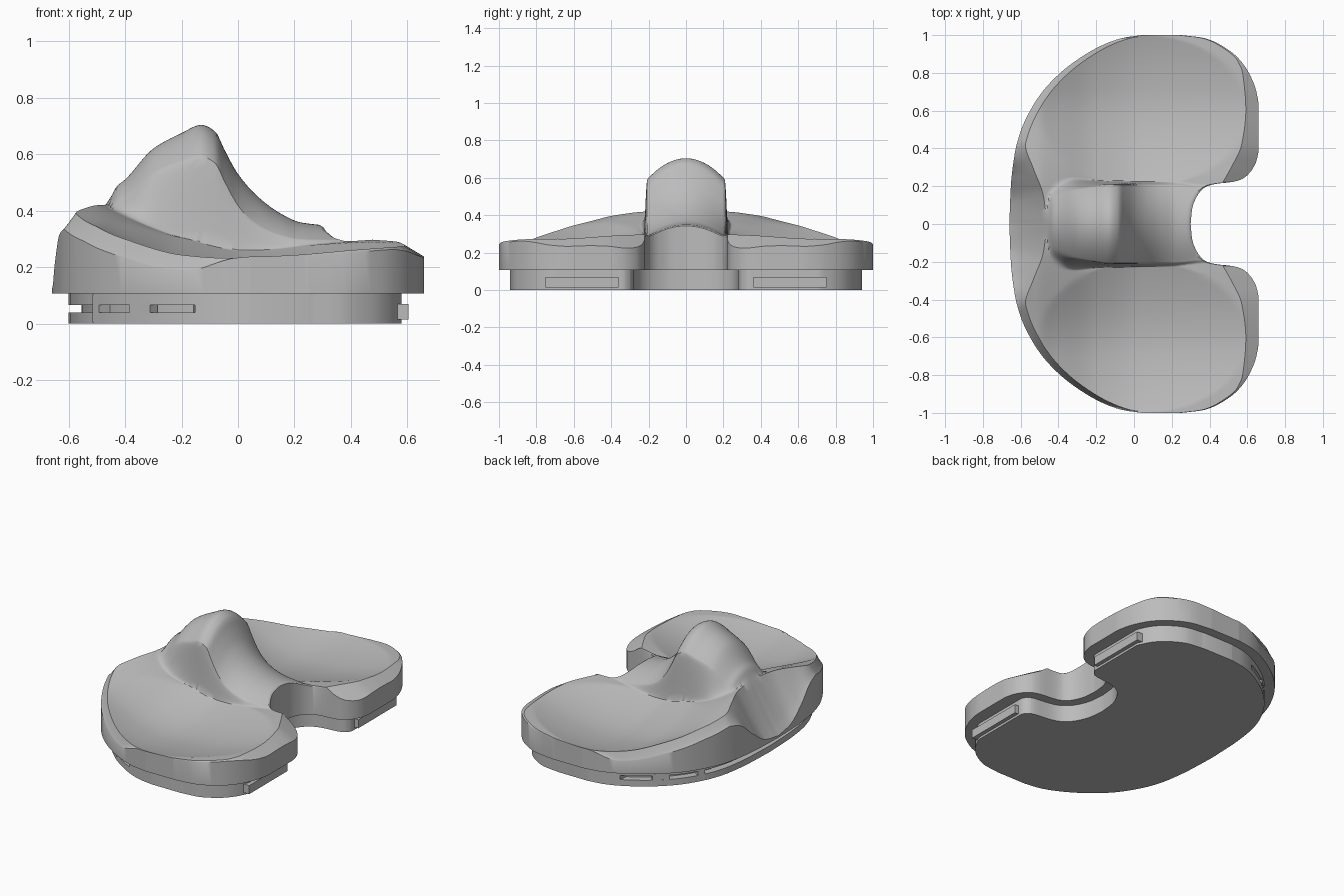
import bpy, bmesh, math
from mathutils import Vector

cube = bpy.data.objects.get("Cube")
if cube:
    bpy.data.objects.remove(cube, do_unlink=True)

grey = bpy.data.materials.new("light_grey")
grey.use_nodes = True
colour = (0.5, 0.5, 0.5, 1)
grey.diffuse_color = colour
grey.node_tree.nodes["Principled BSDF"].inputs["Base Color"].default_value = colour


def clamp(value, low=0.0, high=1.0):
    return max(low, min(high, value))


def smoothstep(value):
    value = clamp(value)
    return value * value * (3 - 2 * value)


def smooth_curve(points):
    """Monotone cubic through the given (position, value) points."""
    slopes = [(b[1] - a[1]) / (b[0] - a[0]) for a, b in zip(points, points[1:])]
    tangents = [slopes[0]]
    for a, b in zip(slopes, slopes[1:]):
        tangents.append(2 * a * b / (a + b) if a * b > 0 else 0.0)
    tangents.append(slopes[-1])

    def evaluate(position):
        position = clamp(position, points[0][0], points[-1][0])
        i = 0
        while i < len(points) - 2 and position > points[i + 1][0]:
            i += 1
        (start, low), (end, high) = points[i], points[i + 1]
        span = end - start
        t = (position - start) / span
        ease = t * t * (3 - 2 * t)
        return (low + (high - low) * ease
                + span * t * (1 - t) * ((1 - t) * tangents[i] - t * tangents[i + 1]))
    return evaluate


# Plan outline: near and far x for each distance from the middle plane
outer_x = smooth_curve([(0, -.66), (.2, -.652), (.38, -.63), (.5, -.597), (.6, -.55), (.7, -.485),
                        (.8, -.39), (.88, -.285), (.95, -.16), (.985, -.06), (1, .04)])
notch_x = smooth_curve([(0, .3), (.08, .308), (.15, .335), (.19, .37), (.205, .4), (.215, .45),
                        (.222, .52), (.24, .575), (.28, .62), (.34, .65), (.4, .66), (.62, .66),
                        (.7, .648), (.8, .608), (.88, .55), (.95, .455), (.985, .37), (1, .25)])
# Heights along x, and the rim lines
rim_height = smooth_curve([(-.6, .355), (-.5, .338), (-.4, .31), (-.2, .255), (0, .235),
                           (.2, .243), (.4, .26), (.6, .275)])
crest = smooth_curve([(-.6, .34), (-.5, .39), (-.46, .43), (-.43, .485), (-.4, .51), (-.3, .62),
                      (-.2, .675), (-.13, .704), (-.08, .68), (-.05, .62), (0, .53), (.07, .45),
                      (.15, .39), (.22, .358), (.3, .347), (.4, .335)])
post_width = smooth_curve([(-.46, .12), (-.3, .18), (-.1, .208), (.2, .205), (.35, .19)])
front_rim_x = smooth_curve([(0, -.46), (.15, -.48), (.3, -.535), (.42, -.575), (.5, -.555)])
front_edge = smooth_curve([(0, .12), (.12, .14), (.25, .225), (.36, .315), (.44, .337)])
lip_x = smooth_curve([(.22, .47), (.3, .515), (.42, .57), (.6, .592), (.8, .575), (.9, .53)])


def bearing(x, y):
    """Two shallow dishes with the central post rising between them."""
    dish = 1 - ((x - .05) / .55) ** 2 - ((y - .6) / .4) ** 2
    inner = smoothstep(1 - (y - .1) / .6)
    floor = rim_height(x) - .055 * clamp(dish) + inner * (.035 + .055 * clamp(-2 * x))
    dome = crest(x) - (.115 - .05 * smoothstep(4 * x)) * (y / .21) ** 2
    flare = .02 + .07 * smoothstep((-.12 - x) / .3)
    mask = 1 - smoothstep((y - post_width(x)) / flare)
    rise = dome - floor
    return floor + mask * (rise + math.sqrt(rise * rise + .0004)) / 2


def row_limits(y):
    left, right = outer_x(y), notch_x(y)
    rim = front_rim_x(y) if y < .44 else left + .045
    lip = min(lip_x(y), right - .012) if y > .22 else right - .012
    return left, rim, lip, right


def surface_row(y_signed):
    """Top surface points across one slice, from front rim to rear lip."""
    y = abs(y_signed)
    left, rim, lip, right = row_limits(y)
    rim_z, lip_z = bearing(rim, y), bearing(lip, y)
    edge = front_edge(y) if y < .44 else rim_z - .052 * smoothstep(-left / .2)
    row = []
    for i in range(8):
        t = i / 8
        row.append((left + (rim - left) * t, y_signed, edge + (rim_z - edge) * t ** 1.15))
    for i in range(64):
        x = rim + (lip - rim) * i / 64
        row.append((x, y_signed, bearing(x, y)))
    for i in range(6):
        x = lip + (right - lip) * i / 5
        row.append((x, y_signed, lip_z - .6 * (x - lip)))
    return row


def bridge(bm, loop):
    """Fill a flat loop with strips running between its two long sides."""
    n = len(loop)
    for i in range(n // 2 - 1):
        bm.faces.new((loop[i], loop[i + 1], loop[n - 2 - i], loop[n - 1 - i]))


def finish(bm, name):
    bmesh.ops.recalc_face_normals(bm, faces=bm.faces)
    mesh = bpy.data.meshes.new(name)
    bm.to_mesh(mesh)
    bm.free()
    obj = bpy.data.objects.new(name, mesh)
    bpy.context.collection.objects.link(obj)
    mesh.materials.append(grey)
    bpy.ops.object.select_all(action='DESELECT')
    obj.select_set(True)
    bpy.context.view_layer.objects.active = obj
    bpy.ops.object.shade_smooth_by_angle(angle=math.radians(35))


def steps(start, end, count):
    return [start + (end - start) * i / count for i in range(count)]


half = steps(0, .17, 14) + steps(.17, .26, 24) + steps(.26, .8, 24)
half += [.8 + .2 * math.sin(math.pi / 2 * t) for t in steps(0, 1, 16)] + [1.0]
slices = [-y for y in reversed(half[1:])] + half

# Bearing insert: dished top with straight walls down to a flat underside
bm = bmesh.new()
rows = [[bm.verts.new(p) for p in surface_row(y)] for y in slices]
for a, b in zip(rows, rows[1:]):
    for i in range(len(a) - 1):
        bm.faces.new((a[i], a[i + 1], b[i + 1], b[i]))
border = [r[-1] for r in rows] + rows[-1][-2:0:-1] + [r[0] for r in rows[::-1]] + rows[0][1:-1]
lower = {v: bm.verts.new((v.co.x, v.co.y, .107)) for v in border}
for i in range(len(border)):
    a, b = border[i - 1], border[i]
    bm.faces.new((a, b, lower[b], lower[a]))
end_caps = [[lower[v] for v in rows[k]] for k in (0, -1)]
bridge(bm, [lower[r[-1]] for r in rows] + [lower[r[0]] for r in rows[::-1]])
for cap in end_caps:
    bm.faces.new(cap)
finish(bm, "bearing_insert")

outline = [Vector((notch_x(abs(y)), y)) for y in slices]
outline += [Vector((outer_x(abs(y)), y)) for y in reversed(slices)]


def inset_outline(distance):
    points = []
    for i, p in enumerate(outline):
        along = (outline[(i + 1) % len(outline)] - outline[i - 1]).normalized()
        points.append(p + Vector((-along.y, along.x)) * distance)
    return points


def slab(name, points, bottom, top):
    bm = bmesh.new()
    low = [bm.verts.new((p.x, p.y, bottom)) for p in points]
    high = [bm.verts.new((p.x, p.y, top)) for p in points]
    for i in range(len(points)):
        bm.faces.new((low[i - 1], low[i], high[i], high[i - 1]))
    bridge(bm, low)
    bridge(bm, high)
    finish(bm, name)


# Base plate in three layers, the middle one recessed round the front as a groove
plate = [Vector((min(p.x, .58), p.y)) for p in inset_outline(.06)]
recess = inset_outline(.105)
groove = [r if p.x < -.17 else p for p, r in zip(plate, recess)]
slab("base_lower_layer", plate, 0, .04)
slab("base_groove_layer", groove, .04, .066)
slab("base_upper_layer", plate, .066, .108)


def block(name, centre, size, turn=0):
    bpy.ops.mesh.primitive_cube_add(size=1, location=centre, rotation=(0, 0, turn))
    obj = bpy.context.object
    obj.name = name
    obj.scale = size
    obj.data.materials.append(grey)


# Locking tabs at the rear, with ribs and lugs bridging the front groove
for side, word in ((-1, "right"), (1, "left")):
    block("rear_tab_" + word, (.575, side * .555, .042), (.06, .39, .055))
    block("front_rib_" + word, (-.485, side * .55, .053), (.045, .045, .1), -side * math.radians(32))
    block("side_lug_" + word, (-.335, side * .74, .053), (.04, .1, .05), -side * math.radians(47))
